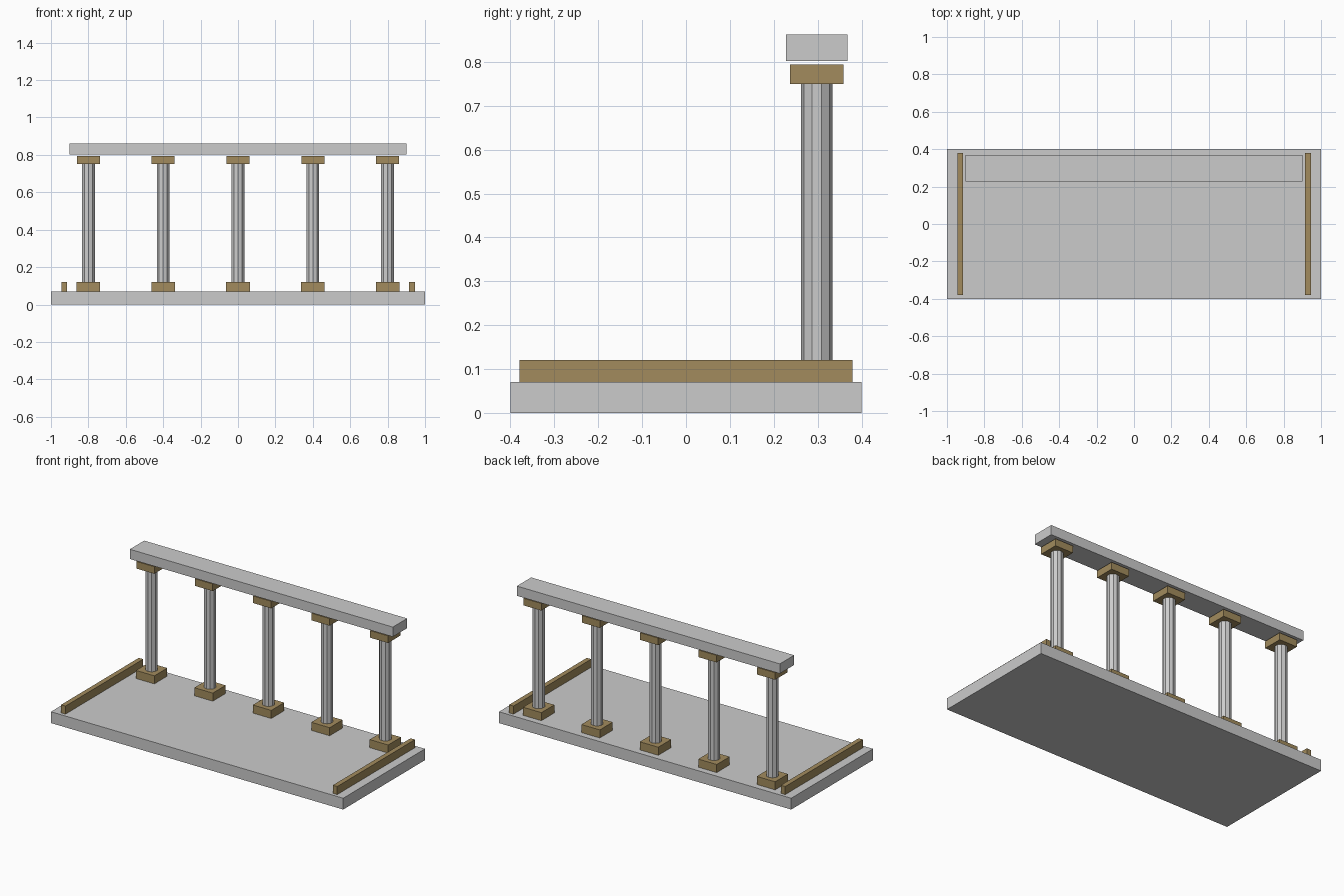
import bpy

if "Cube" in bpy.data.objects:
    bpy.data.objects.remove(bpy.data.objects["Cube"])

gold = bpy.data.materials.new("ochre_trim")
gold.diffuse_color = (0.36, 0.26, 0.11, 1)
gold.use_nodes = True
gold.node_tree.nodes["Principled BSDF"].inputs["Base Color"].default_value = gold.diffuse_color


def box(name, center, size, mat=None):
    bpy.ops.mesh.primitive_cube_add(size=1, location=center)
    ob = bpy.context.object
    ob.name = name
    ob.scale = size
    bpy.ops.object.transform_apply(location=False, rotation=False, scale=True)
    if mat:
        ob.data.materials.append(mat)
    return ob


ROW_Y = 0.298

# Floor slab
box("floor_slab", (0, 0, 0.035), (2.0, 0.8, 0.07))

# Low kerbs along the two short ends
for side, s in (("left", -1), ("right", 1)):
    box(f"{side}_kerb", (s * 0.93, 0, 0.095), (0.03, 0.76, 0.05), gold)

# Row of columns: plinth, ten-sided shaft, capital
for i in range(5):
    x = -0.8 + 0.4 * i
    box(f"plinth_{i + 1}", (x, ROW_Y, 0.095), (0.126, 0.126, 0.05), gold)
    bpy.ops.mesh.primitive_cylinder_add(
        vertices=10, radius=0.036, depth=0.63, location=(x, ROW_Y, 0.435))
    bpy.context.object.name = f"column_shaft_{i + 1}"
    box(f"capital_{i + 1}", (x, ROW_Y, 0.772), (0.123, 0.123, 0.044), gold)

# Beam, floating just above the capitals
box("top_beam", (0, ROW_Y, 0.832), (1.8, 0.14, 0.06))
